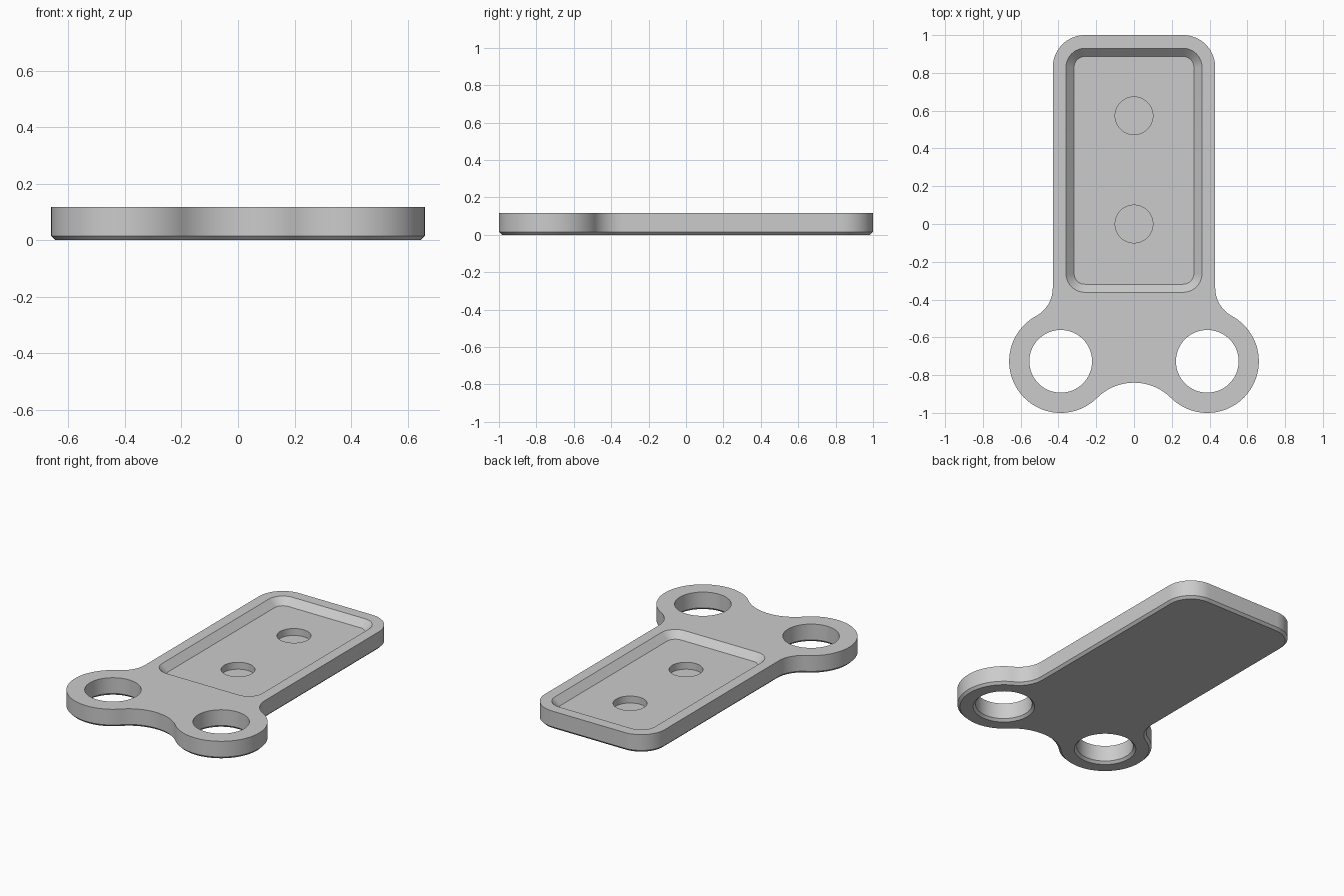
import bpy
import bmesh
from math import atan2, cos, sin, pi, sqrt, radians

cube = bpy.data.objects.get("Cube")
if cube:
    bpy.data.objects.remove(cube)

TOP, CHAMFER = 0.117, 0.015
FLOOR, POCKET_BOTTOM = 0.074, 0.029
RING_X, RING_Y, RING_R, HOLE_R = 0.388, -0.727, 0.273, 0.166
HALF_W, CORNER = 0.43, 0.17      # body half width and corner radius
FILLET, WAIST = 0.17, 0.278      # concave radii beside and between the rings


def arc(cx, cy, r, a, b, n):
    """Points along an arc, leaving out the first one."""
    return [(cx + r * cos(a + (b - a) * i / n), cy + r * sin(a + (b - a) * i / n))
            for i in range(1, n + 1)]


def circle(cx, cy, r, n=64):
    return arc(cx, cy, r, 0, 2 * pi, n)


def outline(d):
    """Plate outline moved inwards by d, made of tangent arcs."""
    waist_y = RING_Y - sqrt((RING_R + WAIST) ** 2 - RING_X ** 2)
    fx = HALF_W + FILLET
    fy = RING_Y + sqrt((RING_R + FILLET) ** 2 - (fx - RING_X) ** 2)
    a = atan2(RING_Y - waist_y, RING_X)
    b = atan2(fy - RING_Y, fx - RING_X)
    half = [(0, waist_y + WAIST + d)]
    half += arc(0, waist_y, WAIST + d, pi / 2, a, 12)
    half += arc(RING_X, RING_Y, RING_R - d, a - pi, b, 48)
    half += arc(fx, fy, FILLET + d, b + pi, pi, 14)
    half += arc(HALF_W - CORNER, 1 - CORNER, CORNER - d, 0, pi / 2, 16)
    # The corner arc leaves out its start, so close the straight side here
    half.insert(-16, (HALF_W - d, 1 - CORNER))
    return half + [(-x, y) for x, y in reversed(half[1:])]


def rounded_rect(d):
    """Recess outline moved inwards by d."""
    r, x, y0, y1 = 0.10, 0.26, -0.262, 0.83
    pts = []
    for k, (cx, cy) in enumerate([(x, y1), (-x, y1), (-x, y0), (x, y0)]):
        a = k * pi / 2
        pts.append((cx + (r - d) * cos(a), cy + (r - d) * sin(a)))
        pts += arc(cx, cy, r - d, a, a + pi / 2, 10)
    return pts


bm = bmesh.new()


def loop(pts, z):
    vs = [bm.verts.new((x, y, z)) for x, y in pts]
    for i in range(len(vs)):
        bm.edges.new((vs[i - 1], vs[i]))
    return vs


def wall(*loops):
    """Bridge neighbouring loops with quads."""
    for p, q in zip(loops, loops[1:]):
        for i in range(len(p)):
            bm.faces.new((p[i - 1], p[i], q[i], q[i - 1]))


def cap(*loops):
    """Fill a flat area between an outer loop and its holes."""
    edges = [bm.edges.get((l[i - 1], l[i])) for l in loops for i in range(len(l))]
    bmesh.ops.triangle_fill(bm, edges=edges, use_beauty=True, normal=(0, 0, 1))


# Outer rim with chamfered lower edge
rim = [loop(outline(CHAMFER), 0), loop(outline(0), CHAMFER), loop(outline(0), TOP)]
wall(*rim)

# Two through holes, chamfered underneath
holes = []
for side in (-1, 1):
    h = [loop(circle(side * RING_X, RING_Y, r), z) for r, z in
         ((HOLE_R + CHAMFER, 0), (HOLE_R, CHAMFER), (HOLE_R, TOP))]
    wall(*h)
    holes.append(h)

# Sloped recess with two round blind pockets
recess = [loop(rounded_rect(0), TOP), loop(rounded_rect(0.043), FLOOR)]
wall(*recess)
pockets = []
for y in (0.0, 0.573):
    p = [loop(circle(0, y, 0.1, 48), z) for z in (FLOOR, POCKET_BOTTOM)]
    wall(*p)
    bm.faces.new(p[1])
    pockets.append(p[0])

# Flat areas
cap(rim[0], *[h[0] for h in holes])
cap(rim[2], recess[0], *[h[2] for h in holes])
cap(recess[1], *pockets)
bmesh.ops.recalc_face_normals(bm, faces=bm.faces[:])

mesh = bpy.data.meshes.new("mounting_plate")
bm.to_mesh(mesh)
bm.free()
plate = bpy.data.objects.new("mounting_plate", mesh)
bpy.context.collection.objects.link(plate)

grey = bpy.data.materials.new("light_grey")
grey.use_nodes = True
colour = (0.6, 0.6, 0.6, 1)
grey.diffuse_color = colour
grey.node_tree.nodes["Principled BSDF"].inputs["Base Color"].default_value = colour
mesh.materials.append(grey)

bpy.ops.object.select_all(action='DESELECT')
plate.select_set(True)
bpy.context.view_layer.objects.active = plate
bpy.ops.object.shade_smooth_by_angle(angle=radians(30))
